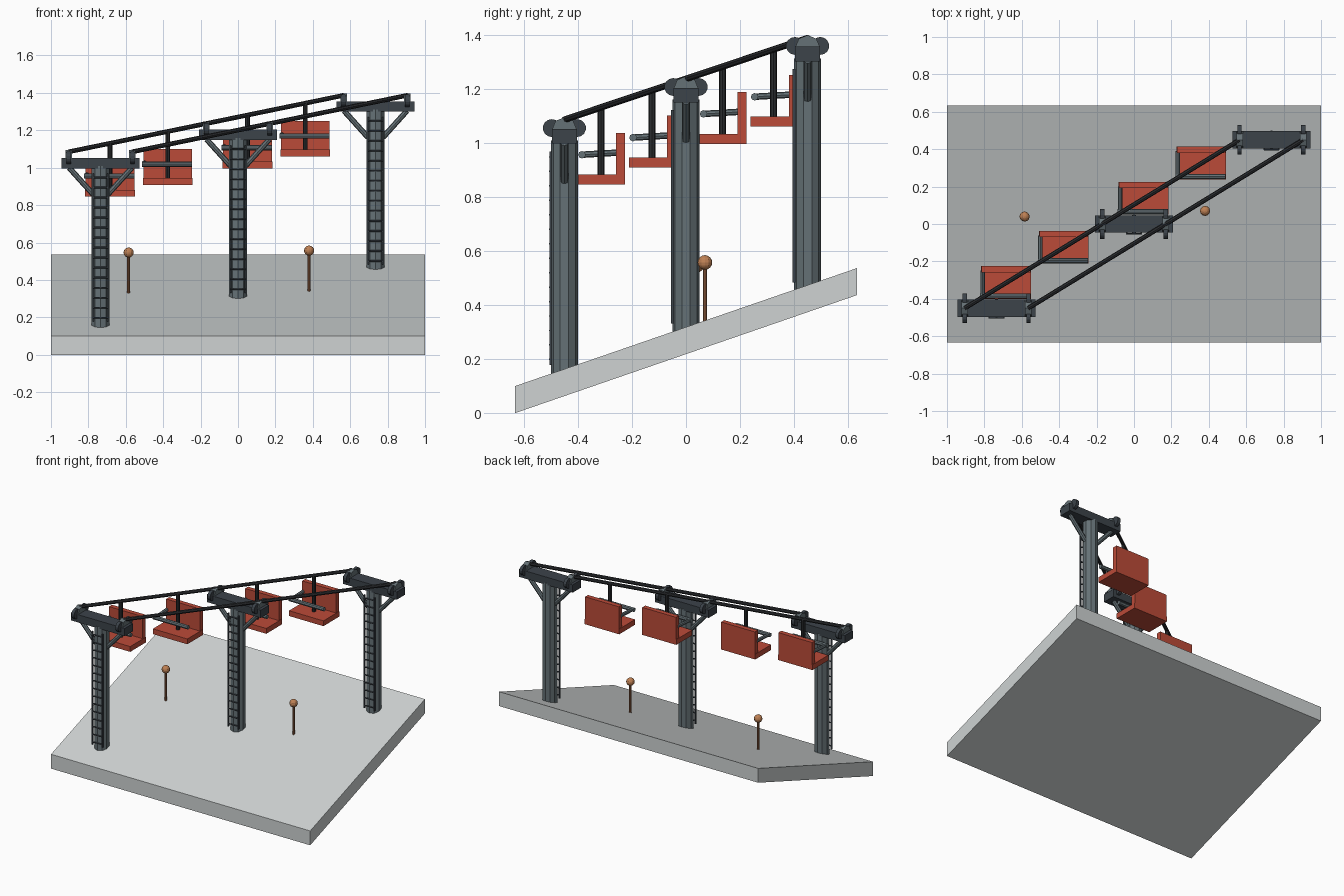
import bpy
import bmesh
from mathutils import Vector

cube = bpy.data.objects.get("Cube")
if cube:
    bpy.data.objects.remove(cube, do_unlink=True)


def material(name, colour):
    m = bpy.data.materials.new(name)
    m.use_nodes = True
    rgba = (*colour, 1)
    m.diffuse_color = rgba
    m.node_tree.nodes["Principled BSDF"].inputs["Base Color"].default_value = rgba
    return m


SNOW = material("pale ground", (0.62, 0.65, 0.65))
STEEL = material("steel grey", (0.13, 0.165, 0.18))
DARK = material("dark iron", (0.045, 0.056, 0.068))
CABLE = material("cable black", (0.024, 0.026, 0.029))
RED = material("seat red", (0.50, 0.07, 0.04))
ORANGE = material("marker orange", (0.52, 0.22, 0.09))
BROWN = material("pole brown", (0.30, 0.12, 0.055))


def finish(name, bm, mat, smooth=False):
    mesh = bpy.data.meshes.new(name)
    bm.to_mesh(mesh)
    bm.free()
    mesh.materials.append(mat)
    obj = bpy.data.objects.new(name, mesh)
    bpy.context.collection.objects.link(obj)
    for p in mesh.polygons:
        p.use_smooth = smooth
    return obj


def box(name, mat, centre, size, shear=0):
    bm = bmesh.new()
    bmesh.ops.create_cube(bm, size=1)
    for v in bm.verts:
        v.co = Vector(a * b for a, b in zip(v.co, size)) + Vector(centre)
        v.co.z += shear * v.co.y
    return finish(name, bm, mat)


def rod(name, mat, start, end, radius, sides=8):
    start, end = Vector(start), Vector(end)
    axis = end - start
    bm = bmesh.new()
    bmesh.ops.create_cone(bm, cap_ends=True, segments=sides, radius1=radius,
                          radius2=radius, depth=axis.length)
    turn = axis.to_track_quat('Z', 'Y')
    for v in bm.verts:
        v.co = turn @ v.co + (start + end) / 2
    return finish(name, bm, mat)


def ball(name, mat, centre, radius):
    bm = bmesh.new()
    bmesh.ops.create_uvsphere(bm, u_segments=12, v_segments=8, radius=radius)
    bmesh.ops.translate(bm, verts=bm.verts, vec=centre)
    return finish(name, bm, mat)


# Sloping ground slab
SLOPE = 0.345
box("ground_slab", SNOW, (0, 0, 0.2675), (2, 1.265, 0.1), SLOPE)


def tower(tag, base):
    def at(x, y, z):
        return base + Vector((x, y, z))

    rod(tag + "_pillar", STEEL, at(0, 0, -0.88), at(0, 0, 0.01), 0.05, 10)
    box(tag + "_crossarm", DARK, at(0, 0, 0.026), (0.415, 0.092, 0.054))

    # Ladder on the front of the pillar
    for s in (-1, 1):
        box(tag + "_ladder_rail", DARK, at(s * 0.039, -0.05, -0.425), (0.009, 0.01, 0.79))
    for i in range(15):
        z = -0.80 + i * 0.0535
        rod(tag + "_ladder_rung", DARK, at(-0.039, -0.052, z), at(0.039, -0.052, z), 0.005, 6)

    # Braces, cable saddles and sheave wheels at both ends
    for s in (-1, 1):
        x = s * 0.17
        rod(tag + "_brace", STEEL, at(s * 0.04, 0, -0.14), at(s * 0.168, 0, 0.002), 0.015)
        rod(tag + "_saddle", STEEL, at(x - 0.018, 0, 0.05), at(x + 0.018, 0, 0.05), 0.046)
        for y in (-0.047, 0.047):
            rod(tag + "_sheave", DARK, at(x - 0.011, y, 0.056), at(x + 0.011, y, 0.056), 0.033, 14)


for k, tag in zip((-1, 0, 1), ("lower_tower", "middle_tower", "upper_tower")):
    tower(tag, Vector((0.735 * k, 0.45 * k, 1.15 + 0.152 * k)))

# Two haul cables
ends = {}
for s, tag in ((-1, "right_cable"), (1, "left_cable")):
    a = Vector((-0.735 + s * 0.17, -0.45, 1.085))
    b = Vector((0.735 + s * 0.17, 0.45, 1.387))
    ends[s] = (a, b)
    rod(tag, CABLE, a, b, 0.0125)


# Chairs hang from one cable
def chair(top):
    def at(x, y, z):
        return top + Vector((x, y, z))

    rod("chair_hanger", CABLE, at(0, 0, -0.25), at(0, 0, 0), 0.013)
    box("chair_seat", RED, at(0, 0.002, -0.267), (0.266, 0.175, 0.037))
    box("chair_back", RED, at(0, 0.073, -0.182), (0.26, 0.033, 0.176))
    rod("chair_side_arm", STEEL, at(-0.125, -0.072, -0.175), at(-0.125, 0.065, -0.167), 0.012)
    rod("chair_front_bar", STEEL, at(-0.138, -0.07, -0.175), at(0.13, -0.07, -0.175), 0.014)


for t in (0.15, 0.36, 0.65, 0.86):
    chair(ends[-1][0].lerp(ends[-1][1], t))

# Slope markers
for x, y in ((-0.585, 0.04), (0.38, 0.07)):
    ground = 0.3175 + SLOPE * y
    rod("marker_pole", BROWN, (x, y, ground - 0.02), (x, y, ground + 0.21), 0.008)
    ball("marker_ball", ORANGE, (x, y, ground + 0.215), 0.027)
